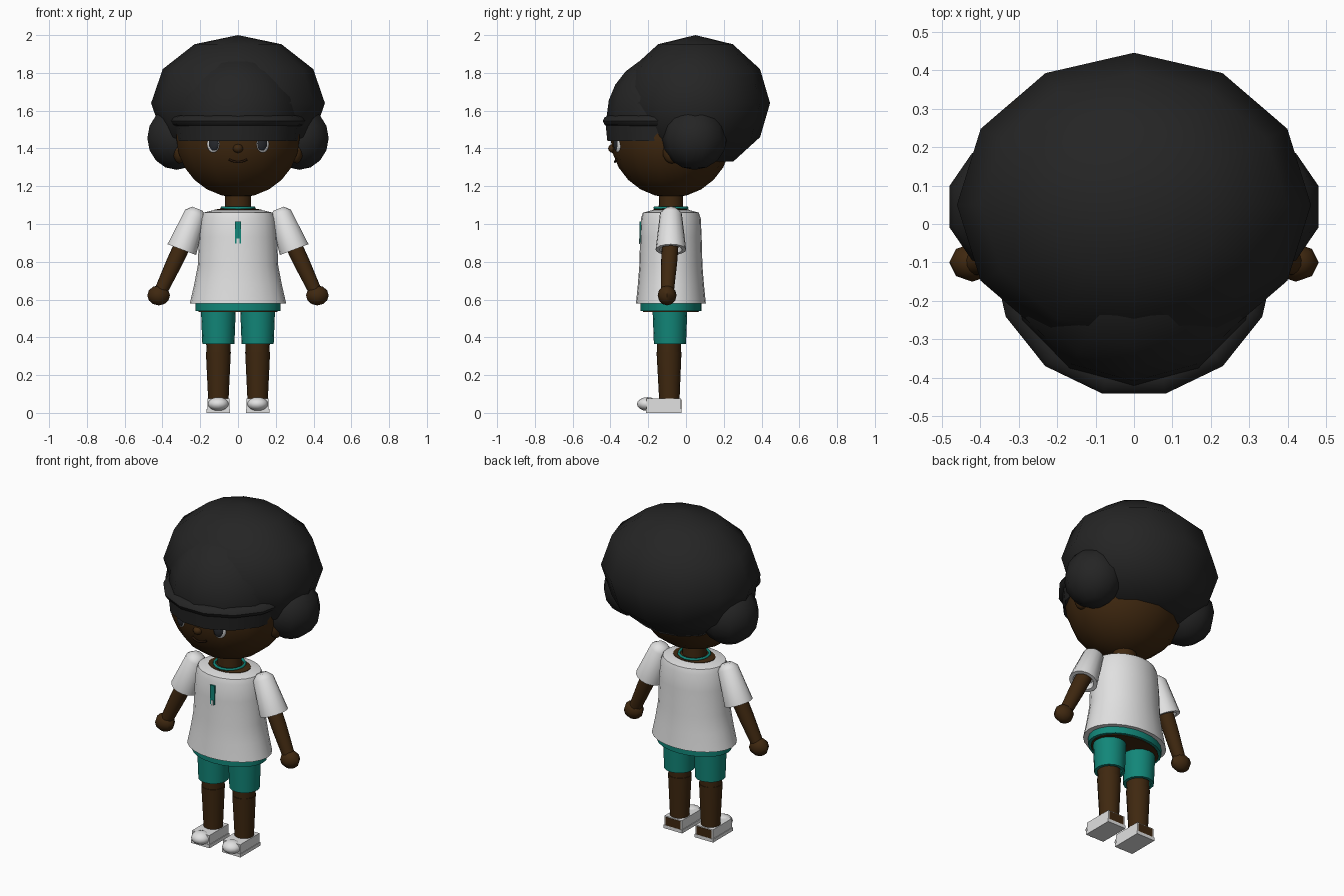
import bpy, bmesh
from math import sin, cos, pi, radians
from mathutils import Vector, Matrix

cube = bpy.data.objects.get("Cube")
if cube:
    bpy.data.objects.remove(cube, do_unlink=True)

CY = -0.08  # body axis in y


def material(name, rgb):
    m = bpy.data.materials.new(name)
    m.use_nodes = True
    m.diffuse_color = (*rgb, 1)
    m.node_tree.nodes["Principled BSDF"].inputs["Base Color"].default_value = (*rgb, 1)
    return m


HAIR = material("soft black", (0.018, 0.018, 0.018))
SKIN = material("dark brown", (0.05, 0.021, 0.005))
MOUTH = material("deep brown", (0.02, 0.008, 0.003))
WHITE = material("off white", (0.75, 0.75, 0.75))
TEAL = material("teal", (0.006, 0.24, 0.19))
PUPIL = material("slate black", (0.02, 0.022, 0.027))


def finish(name, bm, mat, matrix=None, smooth=True):
    if matrix:
        bm.transform(matrix)
    bmesh.ops.recalc_face_normals(bm, faces=bm.faces)
    me = bpy.data.meshes.new(name)
    bm.to_mesh(me)
    bm.free()
    me.materials.append(mat)
    ob = bpy.data.objects.new(name, me)
    bpy.context.collection.objects.link(ob)
    if smooth:
        bpy.ops.object.select_all(action='DESELECT')
        ob.select_set(True)
        bpy.context.view_layer.objects.active = ob
        bpy.ops.object.shade_smooth_by_angle(angle=radians(50))
    return ob


def loft(name, rings, mat, seg=20, matrix=None):
    """Closed stack of elliptical rings given as (rx, ry, z)."""
    bm = bmesh.new()
    loops = [[bm.verts.new((rx * cos(2 * pi * i / seg), ry * sin(2 * pi * i / seg), z))
              for i in range(seg)] for rx, ry, z in rings]
    for a, b in zip(loops, loops[1:]):
        for i in range(seg):
            j = (i + 1) % seg
            bm.faces.new((a[i], a[j], b[j], b[i]))
    bm.faces.new(loops[0][::-1])
    bm.faces.new(loops[-1])
    return finish(name, bm, mat, matrix or Matrix.Translation((0, CY, 0)))


def limb(name, start, end, rings, mat, seg=16):
    """Round rings (distance, radius) laid along the line from start to end."""
    start, end = Vector(start), Vector(end)
    turn = (end - start).to_track_quat('Z', 'Y').to_matrix().to_4x4()
    return loft(name, [(r, r, d) for d, r in rings], mat, seg,
                Matrix.Translation(start) @ turn)


def ball(name, loc, size, mat, seg=12, rows=6, yaw=0, cut=None):
    """Ellipsoid, optionally sliced off below a height."""
    bm = bmesh.new()
    bmesh.ops.create_uvsphere(bm, u_segments=seg, v_segments=rows, radius=1)
    bm.transform(Matrix.LocRotScale(Vector(loc), Matrix.Rotation(yaw, 3, 'Z'), Vector(size)))
    if cut is not None:
        geom = bm.verts[:] + bm.edges[:] + bm.faces[:]
        res = bmesh.ops.bisect_plane(bm, geom=geom, plane_co=(0, 0, cut),
                                     plane_no=(0, 0, -1), clear_outer=True)
        edges = [e for e in res["geom_cut"] if isinstance(e, bmesh.types.BMEdge)]
        bmesh.ops.contextual_create(bm, geom=edges)
    return finish(name, bm, mat)


def box(name, loc, size, mat):
    bm = bmesh.new()
    bmesh.ops.create_cube(bm, size=1)
    return finish(name, bm, mat, Matrix.Translation(loc) @ Matrix.Diagonal((*size, 1)), False)


def wire(name, points, radius, mat, cyclic=False):
    cu = bpy.data.curves.new(name, 'CURVE')
    cu.dimensions = '3D'
    cu.bevel_depth = radius
    cu.bevel_resolution = 1
    cu.use_fill_caps = True
    sp = cu.splines.new('POLY')
    sp.points.add(len(points) - 1)
    for p, co in zip(sp.points, points):
        p.co = (*co, 1)
    sp.use_cyclic_u = cyclic
    cu.materials.append(mat)
    ob = bpy.data.objects.new(name, cu)
    bpy.context.collection.objects.link(ob)


# Head and hair
ball("head", (0, CY, 1.46), (0.335, 0.32, 0.32), SKIN, 14, 12)
ball("hair", (0, 0.05, 1.64), (0.46, 0.395, 0.36), HAIR, 12, 6, cut=1.331)
ball("front_hair", (0, CY, 1.57), (0.335, 0.34, 0.335), HAIR, 12, 12, cut=1.55)
loft("head_band", [(0.335, 0.345, 1.44), (0.345, 0.355, 1.53)], HAIR, 14)
loft("band_roll", [(0.335, 0.335, 1.515), (0.36, 0.36, 1.525), (0.37, 0.37, 1.545),
                   (0.36, 0.36, 1.565), (0.335, 0.335, 1.575)], HAIR, 14)

# Face
ball("nose", (0, -0.385, 1.40), (0.027, 0.027, 0.024), SKIN, 12, 8)
wire("mouth", [(0.047 * t, -0.376 + 0.006 * t * t, 1.328 + 0.014 * t * t)
               for t in (-1, -0.6, -0.2, 0.2, 0.6, 1)], 0.006, MOUTH)

# Neck, torso and necklace
loft("neck", [(0.07, 0.065, 1.04), (0.068, 0.063, 1.2)], SKIN, 16)
loft("torso", [(0.21, 0.148, 0.535), (0.18, 0.13, 0.62), (0.15, 0.11, 0.9),
               (0.125, 0.095, 1.076), (0.065, 0.06, 1.086)], SKIN, 24)
wire("necklace", [(0.085 * cos(a * pi / 8), CY + 0.085 * sin(a * pi / 8), 1.085)
                  for a in range(16)], 0.008, TEAL, True)
box("pendant", (0, -0.24, 0.955), (0.03, 0.014, 0.115), TEAL)
box("pendant_tip", (0, -0.247, 0.908), (0.014, 0.006, 0.03), WHITE)

# Shirt and waistband
loft("shirt", [(0.255, 0.185, 0.58), (0.232, 0.175, 0.68), (0.213, 0.167, 0.78),
               (0.207, 0.163, 0.93), (0.197, 0.158, 1.03), (0.185, 0.148, 1.06),
               (0.13, 0.1, 1.073)], WHITE, 24)
loft("waistband", [(0.225, 0.162, 0.54), (0.225, 0.162, 0.6)], TEAL, 24)

# Paired parts
for side, s in (("left", 1), ("right", -1)):
    ball(side + "_hair_puff", (s * 0.325, 0.045, 1.455), (0.163, 0.172, 0.168), HAIR, 10, 8)
    ball(side + "_ear", (s * 0.31, -0.075, 1.385), (0.035, 0.05, 0.065), SKIN, 10, 8)
    ball(side + "_eye_white", (s * 0.131, -0.36, 1.424), (0.036, 0.014, 0.046),
         WHITE, 16, 8, s * 0.42)
    ball(side + "_pupil", (s * 0.128, -0.368, 1.427), (0.029, 0.013, 0.04),
         PUPIL, 16, 8, s * 0.42)

    limb(side + "_sleeve", (s * 0.225, CY, 1.055), (s * 0.298, CY, 0.863),
         [(-0.028, 0.03), (0, 0.058), (0.204, 0.081), (0.204, 0.06), (0.17, 0.05)], WHITE)
    limb(side + "_arm", (s * 0.265, CY, 0.95), (s * 0.42, -0.1, 0.62),
         [(0, 0.045), (0.17, 0.043), (0.36, 0.034)], SKIN, 14)
    ball(side + "_hand", (s * 0.42, -0.1, 0.622), (0.06, 0.05, 0.053), SKIN, 8, 6)

    x = s * 0.104
    limb(side + "_shorts_leg", (x, -0.085, 0.365), (x, -0.085, 0.57),
         [(0.03, 0.068), (0, 0.068), (0, 0.085), (0.205, 0.093)], TEAL)
    limb(side + "_thigh", (x, -0.09, 0.32), (x, -0.09, 0.5),
         [(0, 0.063), (0.18, 0.068)], SKIN)
    limb(side + "_shin", (x, -0.088, 0.05), (x, -0.09, 0.322),
         [(0, 0.053), (0.272, 0.066)], SKIN)

    # Shoe with bare heel
    box(side + "_sole", (x, -0.118, 0.01), (0.124, 0.19, 0.02), WHITE)
    box(side + "_shoe", (x, -0.118, 0.045), (0.116, 0.184, 0.06), WHITE)
    box(side + "_heel", (x, -0.027, 0.045), (0.1, 0.006, 0.05), SKIN)
    ball(side + "_toe", (x, -0.205, 0.047), (0.056, 0.055, 0.036), WHITE, 14, 8)
